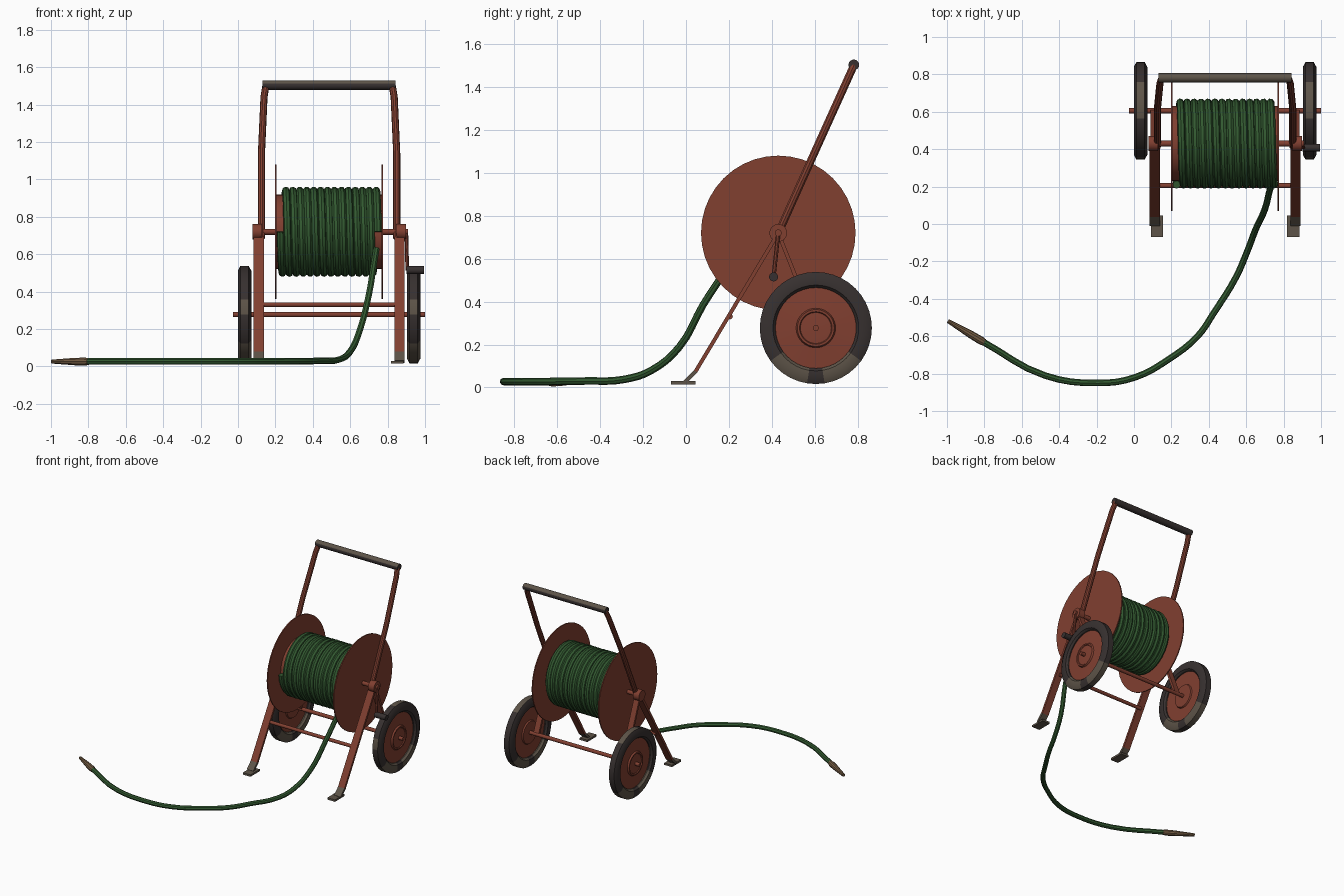
import bpy, bmesh, math
from mathutils import Vector, Matrix

if "Cube" in bpy.data.objects:
    bpy.data.objects.remove(bpy.data.objects["Cube"])

CX = 0.487                 # centre plane of the cart
HUB = (0.43, 0.72)         # reel centre (y, z)
AXLE = (0.605, 0.277)      # wheel centre (y, z)


def mat(name, rgb):
    m = bpy.data.materials.new(name)
    m.diffuse_color = (*rgb, 1)
    m.use_nodes = True
    m.node_tree.nodes["Principled BSDF"].inputs["Base Color"].default_value = m.diffuse_color
    return m


RED = mat("rust red paint", (0.22, 0.05, 0.03))
GREEN = mat("green hose", (0.032, 0.10, 0.03))
RUBBER = mat("dark rubber", (0.038, 0.03, 0.029))
DUST = mat("dusty brown", (0.11, 0.088, 0.065))
BRASS = mat("dull brass", (0.17, 0.105, 0.055))


def finish(ob, *mats, smooth=True):
    for m in mats:
        ob.data.materials.append(m)
    bpy.ops.object.select_all(action='DESELECT')
    ob.select_set(True)
    bpy.context.view_layer.objects.active = ob
    if smooth:
        bpy.ops.object.shade_smooth_by_angle(angle=math.radians(35))
    return ob


def mesh_object(name, bm):
    bmesh.ops.recalc_face_normals(bm, faces=bm.faces)
    me = bpy.data.meshes.new(name)
    bm.to_mesh(me)
    bm.free()
    ob = bpy.data.objects.new(name, me)
    bpy.context.collection.objects.link(ob)
    return ob


def lathe(name, profile, centre, side, mats, n=40):
    """Revolve a closed (x, radius) profile about an x-parallel axis."""
    bm = bmesh.new()
    vs = [bm.verts.new((x * side, r, 0)) for x, r in profile]
    es = [bm.edges.new((vs[i], vs[(i + 1) % len(vs)])) for i in range(len(vs))]
    bmesh.ops.spin(bm, geom=vs + es, cent=(0, 0, 0), axis=(1, 0, 0),
                   angle=2 * math.pi, steps=n, use_merge=True)
    bmesh.ops.remove_doubles(bm, verts=bm.verts, dist=1e-5)
    bmesh.ops.translate(bm, verts=bm.verts, vec=centre)
    return finish(mesh_object(name, bm), *mats)


def rod(name, x0, x1, yz, r, m, n=16):
    """Straight bar along x."""
    bm = bmesh.new()
    bmesh.ops.create_cone(bm, cap_ends=True, segments=n, radius1=r, radius2=r,
                          depth=x1 - x0, matrix=Matrix.Translation(((x0 + x1) / 2, *yz))
                          @ Matrix.Rotation(math.pi / 2, 4, 'Y'))
    return finish(mesh_object(name, bm), m)


def plate(name, x, pts, width, thick, mats, rule=None):
    """Flat strip of given x width following (y, z) points."""
    bm = bmesh.new()
    rings = []
    for i, p in enumerate(pts):
        a, b = Vector(pts[max(i - 1, 0)]), Vector(pts[min(i + 1, len(pts) - 1)])
        d = (b - a).normalized()
        nrm = Vector((-d.y, d.x)) * thick / 2
        rings.append([bm.verts.new((x + sx * width / 2, p[0] + s * nrm.x, p[1] + s * nrm.y))
                      for sx, s in ((-1, -1), (1, -1), (1, 1), (-1, 1))])
    for a, b in zip(rings, rings[1:]):
        for k in range(4):
            bm.faces.new((a[k], a[(k + 1) % 4], b[(k + 1) % 4], b[k]))
    bm.faces.new(rings[0])
    bm.faces.new(rings[-1])
    if rule:
        for f in bm.faces:
            f.material_index = rule(f.calc_center_median())
    return finish(mesh_object(name, bm), *mats, smooth=False)


def tube(name, pts, r, m, smooth_path=False, radii=None, sides=2):
    cu = bpy.data.curves.new(name, 'CURVE')
    cu.dimensions = '3D'
    cu.bevel_depth, cu.bevel_resolution, cu.use_fill_caps = r, sides, True
    sp = cu.splines.new('BEZIER' if smooth_path else 'POLY')
    ps = sp.bezier_points if smooth_path else sp.points
    ps.add(len(pts) - 1)
    for i, p in enumerate(pts):
        if smooth_path:
            ps[i].co = p
            ps[i].handle_left_type = ps[i].handle_right_type = 'AUTO'
        else:
            ps[i].co = (*p, 1)
        if radii:
            ps[i].radius = radii[i]
    cu.resolution_u = 4
    ob = bpy.data.objects.new(name, cu)
    bpy.context.collection.objects.link(ob)
    bpy.ops.object.select_all(action='DESELECT')
    ob.select_set(True)
    bpy.context.view_layer.objects.active = ob
    bpy.ops.object.convert(target='MESH')
    ob = bpy.context.view_layer.objects.active
    ob.data.materials.clear()
    return finish(ob, m)


# Parts that repeat on both sides
TYRE = [(-.02, .188), (-.034, .2), (-.036, .235), (-.022, .261),
        (.022, .261), (.036, .235), (.034, .2), (.02, .188)]
RIM = [(-.022, 0), (-.022, .085), (-.012, .09), (-.012, .195), (.012, .195), (.018, .092),
       (.03, .086), (.03, .076), (.024, .072), (.028, 0)]
for s, tag in ((-1, "left"), (1, "right")):
    wheel_c = (CX + s * 0.452, *AXLE)
    tyre = lathe(tag + "_tyre", TYRE, wheel_c, s, (RUBBER, DUST))
    for f in tyre.data.polygons:      # dusty patches on the tread and low sidewall
        a = math.degrees(math.atan2(f.center.z - AXLE[1], f.center.y - AXLE[0])) % 360
        tread = abs(f.normal.x) < 0.3
        low = 212 < a < 262 or 280 < a < 328
        f.material_index = int(low or (tread and (55 < a < 100 or 165 < a < 180)))
    lathe(tag + "_wheel_rim", RIM, wheel_c, s, (RED,))

    # Reel flange
    lathe(tag + "_reel_flange", [(-.004, 0), (-.004, .36), (.004, .36), (.004, 0)],
          (CX + s * 0.285, *HUB), s, (RED,))

    # Legs, feet and wheel struts
    lx = CX + s * 0.376
    plate(tag + "_front_leg", lx, [HUB, (0.045, 0.075), (-0.005, 0.025)], 0.055, 0.018,
          (RED, DUST), lambda c: int(c.z < 0.06))
    plate(tag + "_foot", CX + s * 0.364, [(-0.07, 0.022), (0.045, 0.022)], 0.066, 0.015, (DUST,))
    plate(tag + "_wheel_strut", lx, [HUB, AXLE], 0.045, 0.018, (RED,))

    # Handle side tube and pivot boss
    tube(tag + "_handle_tube", [(CX + s * .362, .415, .685), (CX + s * .362, .615, 1.13),
                                (CX + s * .348, .755, 1.44), (CX + s * .338, .782, 1.5)],
         0.019, RED, sides=3)
    bx = CX + s * 0.385
    rod(tag + "_pivot_boss", bx - .025, bx + .025, HUB, 0.041, RED, 24)

# Axles, cross bar and reel core
rod("wheel_axle", -0.027, 1.0, AXLE, 0.014, RED)
rod("reel_axle", 0.09, 0.91, HUB, 0.016, RED)
rod("cross_bar", 0.11, 0.865, (0.205, 0.33), 0.013, RED)
rod("reel_core", 0.205, 0.77, HUB, 0.2, RED, 32)

# Handle grip, dusty on its upper faces
grip = rod("handle_grip", 0.132, 0.842, (0.782, 1.503), 0.025, RUBBER)
grip.data.materials.append(DUST)
for f in grip.data.polygons:
    f.material_index = int(f.normal.z > 0.3)

# Crank
tube("crank_arm", [(0.9, *HUB), (0.905, 0.408, 0.515)], 0.01, RED)
rod("crank_knob", 0.9, 0.995, (0.408, 0.515), 0.021, RUBBER)

# Hose wound on the reel
TURNS, N = 14, 28
coil = []
for i in range(TURNS * N + 1):
    a = math.pi + 2 * math.pi * i / N
    coil.append((0.228 + 0.52 * i / (TURNS * N), HUB[0] + .22 * math.cos(a), HUB[1] + .22 * math.sin(a)))
tube("hose_coil", coil, 0.021, GREEN)

# Hose trailing on the floor, and its nozzle
trail = [(.74, .225, .63), (.727, .185, .55), (.70, .08, .385), (.65, -.03, .19), (.60, -.16, .08),
         (.545, -.285, .038), (.43, -.47, .03), (.34, -.6, .028), (.19, -.72, .027),
         (.005, -.82, .027), (-.19, -.85, .027), (-.476, -.81, .027), (-.81, -.628, .027)]
tube("hose_trail", trail, 0.0175, GREEN, smooth_path=True)
p, q = Vector((-.80, -.634, .026)), Vector((-.995, -.518, .026))
tube("hose_nozzle", [p.lerp(q, t) for t in (0, .1, .35, 1)], 0.022, BRASS,
     radii=[.85, 1, .95, .5], sides=3)
